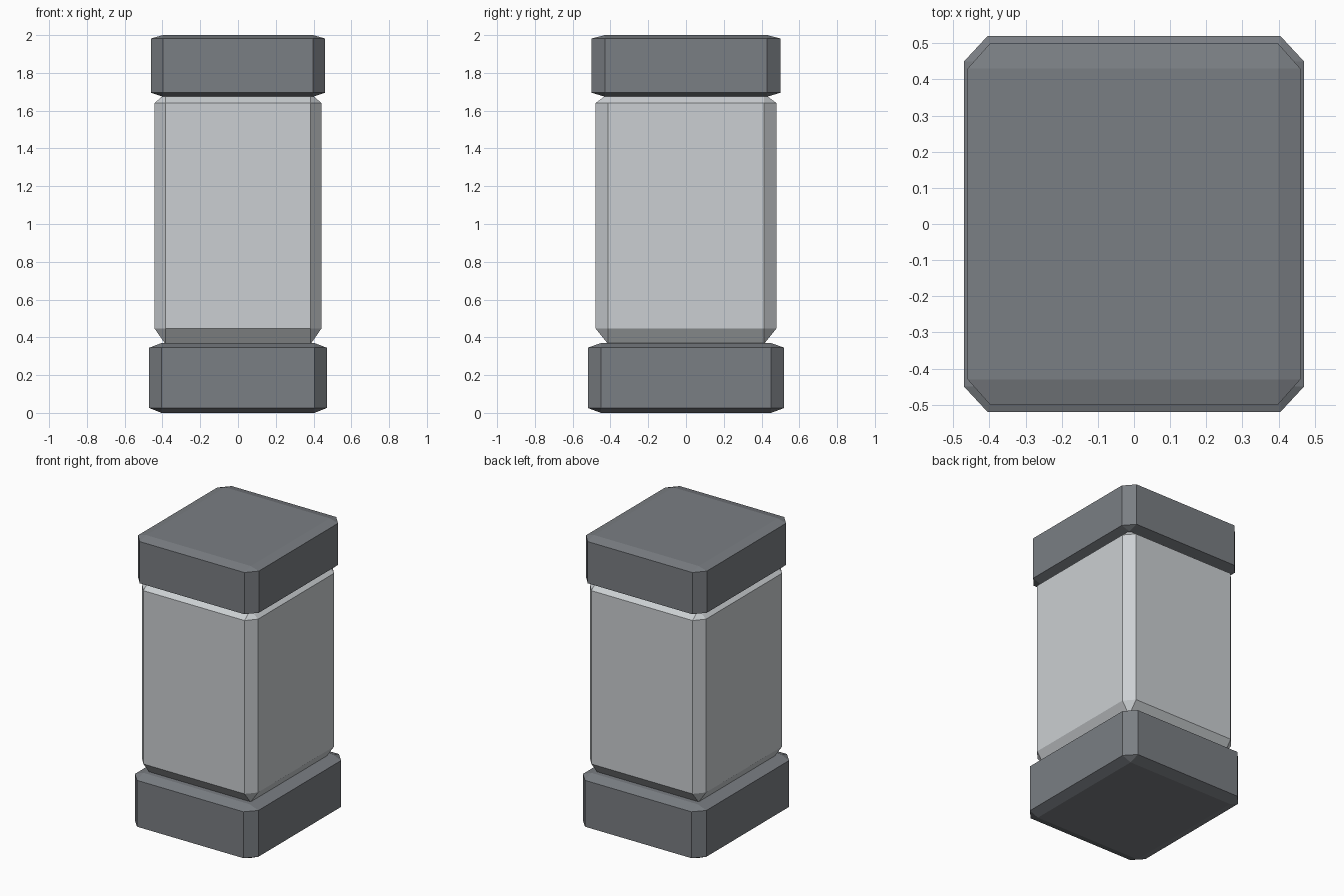
import bpy
import bmesh

default_cube = bpy.data.objects.get("Cube")
if default_cube:
    bpy.data.objects.remove(default_cube, do_unlink=True)


def make_material(name, rgb):
    mat = bpy.data.materials.new(name)
    mat.use_nodes = True
    colour = (*rgb, 1.0)
    mat.diffuse_color = colour
    mat.node_tree.nodes["Principled BSDF"].inputs["Base Color"].default_value = colour
    return mat


def chamfered_block(name, mat, outer, inner, levels):
    """Box with one-step bevels. outer/inner: half sizes in x and y of the sides
    and of the flat faces; levels: bottom, lower edge, upper edge and top heights."""
    bm = bmesh.new()
    bmesh.ops.create_cube(bm, size=2)
    bmesh.ops.bevel(bm, geom=bm.edges[:], offset=0.2, segments=1,
                    affect='EDGES', profile=0.5)
    bottom, lower, upper, top = levels
    # Stretch the regular bevel to the wanted chamfer sizes
    for v in bm.verts:
        for axis in (0, 1):
            c = v.co[axis]
            half = outer[axis] if abs(c) > 0.9 else inner[axis]
            v.co[axis] = half if c > 0 else -half
        z = v.co.z
        if abs(z) > 0.9:
            v.co.z = top if z > 0 else bottom
        else:
            v.co.z = upper if z > 0 else lower
    bmesh.ops.recalc_face_normals(bm, faces=bm.faces[:])
    mesh = bpy.data.meshes.new(name)
    bm.to_mesh(mesh)
    bm.free()
    mesh.materials.append(mat)
    obj = bpy.data.objects.new(name, mesh)
    bpy.context.collection.objects.link(obj)
    return obj


dark_grey = make_material("dark grey", (0.195, 0.209, 0.227))
light_grey = make_material("light grey", (0.597, 0.624, 0.645))

# Wide foot, tall pale body and matching cap
chamfered_block("base", dark_grey, (0.47, 0.52), (0.405, 0.45),
                (0.0, 0.026, 0.345, 0.37))
chamfered_block("body", light_grey, (0.442, 0.479), (0.385, 0.413),
                (0.365, 0.447, 1.64, 1.69))
chamfered_block("cap", dark_grey, (0.46, 0.50), (0.398, 0.43),
                (1.674, 1.695, 1.982, 2.0))
